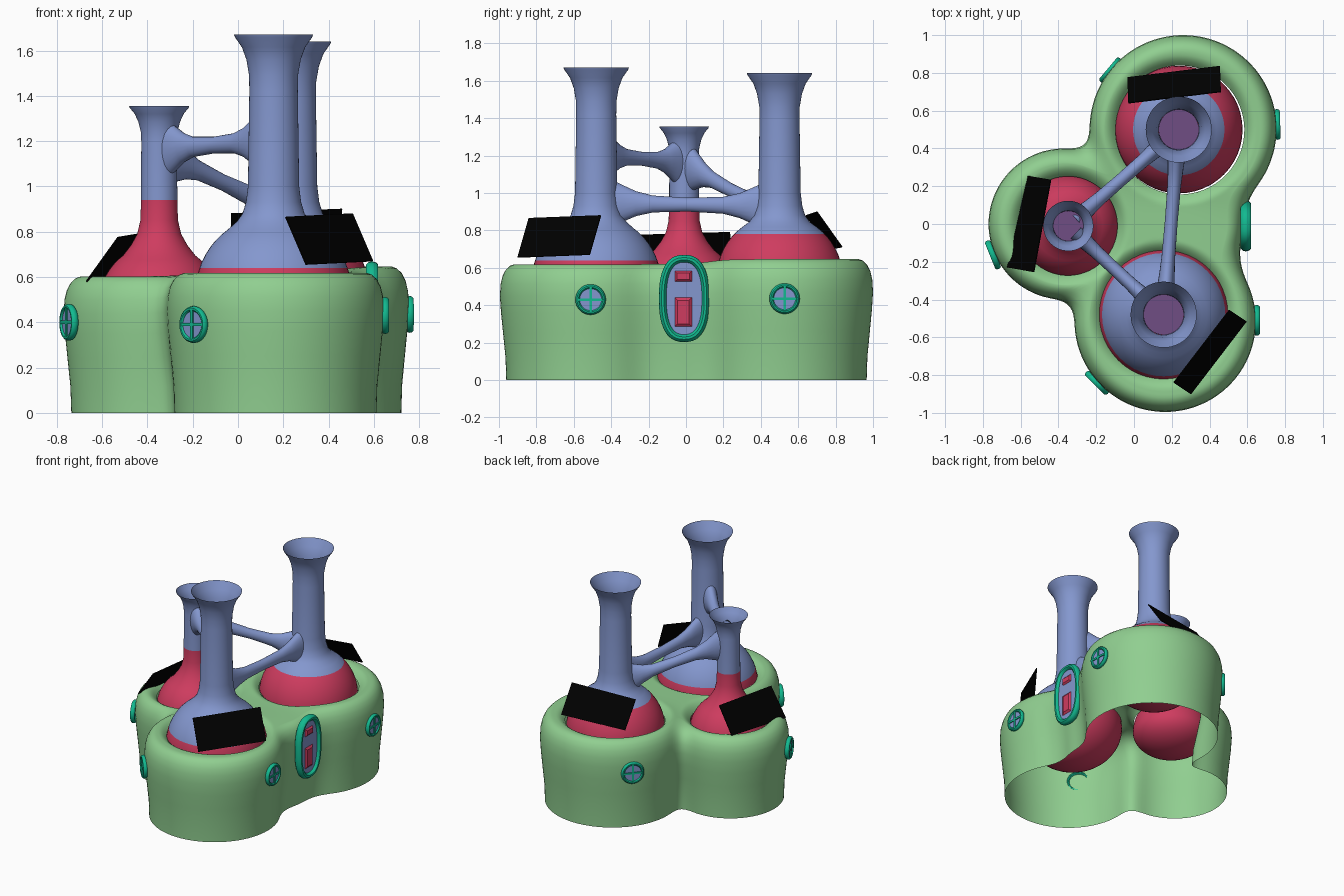
import bpy, bmesh, math
from mathutils import Vector, Matrix

if "Cube" in bpy.data.objects:
    bpy.data.objects.remove(bpy.data.objects["Cube"])


def material(name, rgb):
    m = bpy.data.materials.new(name)
    m.diffuse_color = (*rgb, 1)
    m.use_nodes = True
    m.node_tree.nodes["Principled BSDF"].inputs["Base Color"].default_value = m.diffuse_color
    return m


GREEN = material("soft green", (0.28, 0.62, 0.28))
BLUE = material("periwinkle blue", (0.23, 0.31, 0.62))
RED = material("crimson", (0.62, 0.045, 0.115))
TEAL = material("teal", (0.006, 0.49, 0.28))
BLACK = material("black", (0.0, 0.0, 0.0))
PURPLE = material("dark purple", (0.16, 0.075, 0.23))


def finish(name, bm, mats, angle=40):
    bmesh.ops.recalc_face_normals(bm, faces=bm.faces)
    me = bpy.data.meshes.new(name)
    bm.to_mesh(me)
    bm.free()
    for m in mats:
        me.materials.append(m)
    ob = bpy.data.objects.new(name, me)
    bpy.context.collection.objects.link(ob)
    bpy.ops.object.select_all(action='DESELECT')
    ob.select_set(True)
    bpy.context.view_layer.objects.active = ob
    bpy.ops.object.shade_smooth_by_angle(angle=math.radians(angle))
    return ob


def loft(bm, rings, wrap=False, cap_start=False, cap_end=False):
    """Skin closed rings of points together."""
    vs = [[bm.verts.new(p) for p in r] for r in rings]
    n = len(vs[0])
    pairs = list(zip(vs, vs[1:])) + ([(vs[-1], vs[0])] if wrap else [])
    for a, b in pairs:
        for i in range(n):
            j = (i + 1) % n
            bm.faces.new((a[i], a[j], b[j], b[i]))
    if cap_start:
        bm.faces.new(vs[0][::-1])
    if cap_end:
        bm.faces.new(vs[-1])
    return vs


# ---- lobed body: smooth union of circles, traced by rays from a centre
# x, y, radius, height of the top
LOBES = [(0.26, 0.505, 0.495, 0.646), (0.165, -0.515, 0.48, 0.618), (-0.37, 0, 0.4, 0.602), (0.2, 0, 0.375, 0.62)]
HOLES = [(0.243, 0.498, 0.341), (0.157, -0.48, 0.334), (-0.35, -0.01, 0.262)]
CEN = (0.1, 0.0)


def sdf(x, y, k=0.14):
    d = 9
    for cx, cy, r, _ in LOBES:
        e = math.hypot(x - cx, y - cy) - r
        h = max(k - abs(d - e), 0) / k
        d = min(d, e) - h * h * k / 4
    return d


def outline(d, n=192):
    pts = []
    for i in range(n):
        a = 2 * math.pi * i / n
        lo, hi = 0, 1.5
        for _ in range(26):
            mid = (lo + hi) / 2
            if sdf(CEN[0] + mid * math.cos(a), CEN[1] + mid * math.sin(a)) < -d:
                lo = mid
            else:
                hi = mid
        pts.append((CEN[0] + lo * math.cos(a), CEN[1] + lo * math.sin(a)))
    return pts


def top_scale(x, y):      # each lobe has its own level top, blended between
    ws = [math.exp(-14 * (math.hypot(x - cx, y - cy) - r)) for cx, cy, r, _ in LOBES]
    return sum(w * lobe[3] for w, lobe in zip(ws, LOBES)) / sum(ws) / 0.62


WALL = [(0.034, 0), (0.03, 0.12), (0.017, 0.25), (0.006, 0.36), (0, 0.45), (0.004, 0.515),
        (0.015, 0.56), (0.032, 0.592), (0.053, 0.612), (0.075, 0.62)]
rings = [[(x, y, z * top_scale(x, y)) for x, y in outline(d)] for d, z in WALL]
rim = rings[-1]
STEPS = 56
for s in range(1, STEPS):
    t = 1 - s / STEPS
    rings.append([(CEN[0] + (x - CEN[0]) * t, CEN[1] + (y - CEN[1]) * t, 0.62) for x, y, z in rim])
bm = bmesh.new()
vs = loft(bm, rings, cap_end=True)
top = [v for r in vs[len(WALL):] for v in r]


# open the flask holes, then round their lips downward
def in_hole(v, h):
    return math.hypot(v.co.x - h[0], v.co.y - h[1]) < h[2]


dead = [f for f in bm.faces if any(all(in_hole(v, h) for v in f.verts) for h in HOLES)]
bmesh.ops.delete(bm, geom=dead, context='FACES')
for v in top:
    if not v.is_valid:
        continue
    z = 0.62 * top_scale(v.co.x, v.co.y)
    for hx, hy, hr in HOLES:
        d = math.hypot(v.co.x - hx, v.co.y - hy)
        if d < hr:
            v.co.x, v.co.y = hx + (v.co.x - hx) * hr / d, hy + (v.co.y - hy) * hr / d
            d = hr
        z -= 0.045 * max(0, 1 - (d - hr) / 0.065) ** 2
    v.co.z = z
finish("body_shell", bm, [GREEN], 70)


# ---- flasks: lathed bulb, neck and flared mouth, red liquid below a level
def flask(name, x, y, zc, r, end_r, upper, level, squash):
    a1 = math.acos(end_r / r)
    a0, n = -math.pi / 2 + 0.03, 22
    prof = []
    for i in range(n + 1):
        a = a0 + (a1 - a0) * i / n
        prof.append((r * math.cos(a), zc + r * math.sin(a) * (squash if a < 0 else 1)))
    prof += upper
    for i in range(len(prof) - 1):          # exact ring at the liquid level
        (ra, za), (rb, zb) = prof[i], prof[i + 1]
        if za < level - 1e-4 and zb > level + 1e-4:
            prof.insert(i + 1, (ra + (rb - ra) * (level - za) / (zb - za), level))
            break
    n = 48
    circ = [(math.cos(2 * math.pi * i / n), math.sin(2 * math.pi * i / n)) for i in range(n)]
    bm = bmesh.new()
    loft(bm, [[(x + c * pr, y + s * pr, pz) for c, s in circ] for pr, pz in prof], cap_start=True)
    for f in bm.faces:
        f.material_index = 1 if f.calc_center_median().z < level else 0
    finish(name, bm, [BLUE, RED], 50)
    bm = bmesh.new()
    pr, pz = upper[5]
    bm.faces.new([bm.verts.new((x + c * pr * 0.99, y + s * pr * 0.99, pz)) for c, s in circ])
    finish(name + "_dark_inside", bm, [PURPLE])


def neck(top):
    return [(0.162, 0.845), (0.137, 0.88), (0.122, 0.93), (0.113, 1.0),
            (0.107, top - 0.25), (0.108, top - 0.18), (0.12, top - 0.11),
            (0.14, top - 0.055), (0.17, top - 0.012), (0.175, top)]


AXIS = {"front": (0.157, -0.48), "back": (0.237, 0.5), "left": (-0.348, -0.01)}
flask("front_flask", *AXIS["front"], 0.53, 0.345, 0.2, neck(1.67), 0.64, 0.85)
flask("back_flask", *AXIS["back"], 0.545, 0.338, 0.2, neck(1.64), 0.78, 0.85)
flask("left_flask", *AXIS["left"], 0.48, 0.268, 0.16,
      [(0.125, 0.74), (0.097, 0.79), (0.083, 0.85), (0.08, 0.94), (0.079, 1.2), (0.081, 1.24),
       (0.092, 1.285), (0.108, 1.32), (0.13, 1.347), (0.133, 1.355)], 0.94, 0.62)


# ---- connecting pipes, flared where they meet the necks
def pipe(name, a, za, ta, b, zb, tb):
    """From neck a to neck b, starting ta and tb away from the neck axes."""
    p, q = Vector((*AXIS[a], za)), Vector((*AXIS[b], zb))
    flat = Vector((q.x - p.x, q.y - p.y, 0)).normalized()
    p, q = p + flat * ta, q - flat * tb
    side, up = flat.cross(Vector((0, 0, 1))), Vector((0, 0, 1))
    half = [(0, 0.125, 0.05), (0.07, 0.098, 0.047), (0.16, 0.066, 0.041), (0.27, 0.045, 0.036), (0.5, 0.037, 0.034)]
    secs = half + [(1 - t, h, w) for t, h, w in half[-2::-1]]
    bm = bmesh.new()
    loft(bm, [[p.lerp(q, t) + side * w * math.cos(i * math.pi / 10) + up * h * math.sin(i * math.pi / 10)
               for i in range(20)] for t, h, w in secs])
    finish(name, bm, [BLUE], 60)


pipe("pipe_front_to_left", "front", 1.2, 0.085, "left", 1.165, 0.055)
pipe("pipe_back_to_left", "back", 0.9, 0.085, "left", 1.135, 0.055)
pipe("pipe_front_to_back", "front", 0.945, 0.085, "back", 0.93, 0.085)


# ---- black tilted panels
def panel(name, *corners):
    c = [Vector(p) for p in corners]
    nrm = (c[1] - c[0]).cross(c[2] - c[0]).normalized() * 0.003
    bm = bmesh.new()
    loft(bm, [[p - nrm for p in c], [p + nrm for p in c]], cap_start=True, cap_end=True)
    finish(name, bm, [BLACK], 20)


panel("front_panel", (0.21, -0.84, 0.865), (0.505, -0.455, 0.88), (0.595, -0.515, 0.67), (0.3, -0.9, 0.655))
panel("back_panel", (-0.03, 0.64, 0.88), (0.46, 0.7, 0.9), (0.455, 0.835, 0.71), (-0.035, 0.775, 0.7))
panel("left_panel", (-0.44, 0.235, 0.79), (-0.53, -0.255, 0.775), (-0.67, -0.23, 0.58), (-0.56, 0.255, 0.6))


# ---- windows and door: rim tube and pane around an oval, local z points outward
def facing(centre, deg):
    a = math.radians(deg)
    n = Vector((math.cos(a), math.sin(a), 0))
    s = Vector((-n.y, n.x, 0))
    m = Matrix((s, Vector((0, 0, 1)), n)).transposed().to_4x4()
    m.translation = centre
    return m


def block(bm, m, x, y, z, w, h, d, inset=0.0):
    loft(bm, [[m @ Vector((x + sx * (w - i), y + sy * (h - i), z + k * d))
               for sx, sy in ((-1, -1), (1, -1), (1, 1), (-1, 1))] for k, i in ((-1, 0), (1, inset))],
         cap_start=True, cap_end=True)


def oval(hw, hh, power, z, n=48):
    def p(v):
        return math.copysign(abs(v) ** (2 / power), v)
    return [Vector((hw * p(math.cos(2 * math.pi * i / n)), hh * p(math.sin(2 * math.pi * i / n)), z))
            for i in range(n)]


def framed_oval(name, m, hw, hh, power, r, bars):
    bm = bmesh.new()
    loft(bm, [[m @ v for v in oval(hw + r * math.cos(a), hh + r * math.cos(a), power, 1.35 * r * math.sin(a))]
              for a in (i * math.pi / 5 for i in range(10))], wrap=True)
    if bars:
        block(bm, m, 0, 0, 0.008, 0.007, hh, 0.007)
        block(bm, m, 0, 0, 0.008, hw, 0.007, 0.007)
    finish(name + "_frame", bm, [TEAL])
    bm = bmesh.new()
    loft(bm, [[m @ v for v in oval(hw, hh, power, z)] for z in (0.003, 0.008)], cap_start=True, cap_end=True)
    finish(name + "_pane", bm, [BLUE])


WINDOWS = [(0.65, -0.51, 0.43, 0), (0.758, 0.527, 0.435, 2), (-0.196, -0.841, 0.39, 225),
           (-0.747, -0.163, 0.4, 202), (-0.125, 0.814, 0.42, 140)]
for i, (x, y, z, deg) in enumerate(WINDOWS):
    framed_oval(f"round_window_{i + 1}", facing((x, y, z), deg), 0.069, 0.069, 2, 0.0125, True)

door = facing((0.592, -0.01, 0.436), 0)
framed_oval("door", door, 0.114, 0.212, 2.5, 0.021, False)
bm = bmesh.new()
block(bm, door, -0.004, 0.118, 0.01, 0.052, 0.035, 0.009, 0.018)
block(bm, door, -0.004, -0.073, 0.01, 0.055, 0.087, 0.009, 0.024)
finish("door_inlays", bm, [RED], 15)
